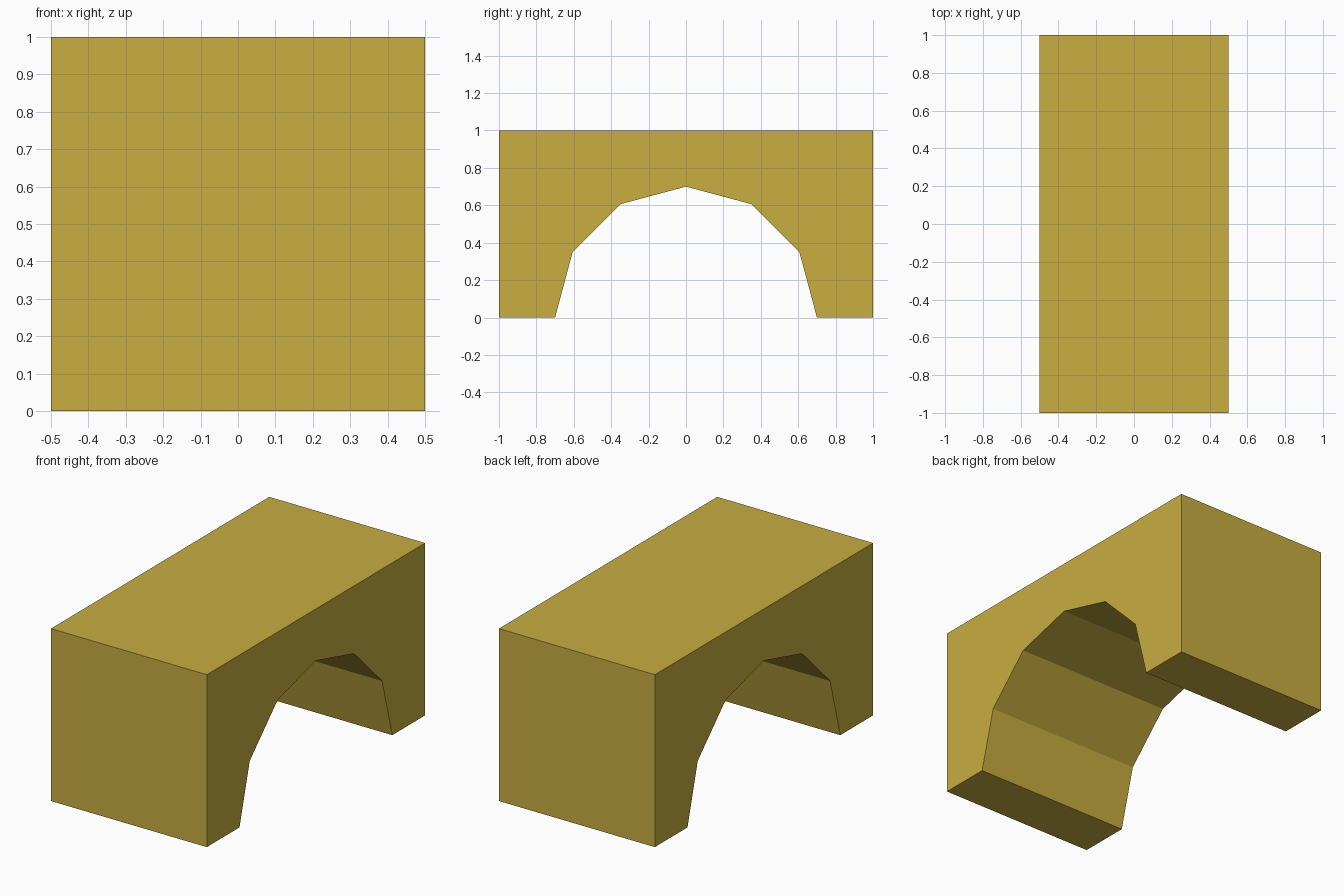
import bpy, bmesh, math

if "Cube" in bpy.data.objects:
    bpy.data.objects.remove(bpy.data.objects["Cube"])

WIDTH, HALF_LENGTH, HEIGHT = 1.0, 1.0, 1.0
ARCH_RADIUS, ARCH_SEGMENTS = 0.7, 6

# Side profile (y, z): outer block, then the faceted arch opening
profile = [(HALF_LENGTH, 0), (HALF_LENGTH, HEIGHT),
           (-HALF_LENGTH, HEIGHT), (-HALF_LENGTH, 0)]
for i in range(ARCH_SEGMENTS + 1):
    a = math.pi * (1 - i / ARCH_SEGMENTS)
    profile.append((ARCH_RADIUS * math.cos(a), ARCH_RADIUS * math.sin(a)))

# Extrude the profile across the width
bm = bmesh.new()
face = bm.faces.new([bm.verts.new((-WIDTH / 2, y, z)) for y, z in profile])
extruded = bmesh.ops.extrude_face_region(bm, geom=[face], use_keep_orig=True)
verts = [g for g in extruded["geom"] if isinstance(g, bmesh.types.BMVert)]
bmesh.ops.translate(bm, vec=(WIDTH, 0, 0), verts=verts)
bmesh.ops.recalc_face_normals(bm, faces=bm.faces)

mesh = bpy.data.meshes.new("arch_block")
bm.to_mesh(mesh)
bm.free()

# Single mustard yellow colour
mat = bpy.data.materials.new("mustard_yellow")
mat.diffuse_color = (0.578, 0.423, 0.053, 1)
mat.use_nodes = True
mat.node_tree.nodes["Principled BSDF"].inputs["Base Color"].default_value = mat.diffuse_color
mesh.materials.append(mat)

arch = bpy.data.objects.new("arch_block", mesh)
bpy.context.collection.objects.link(arch)
